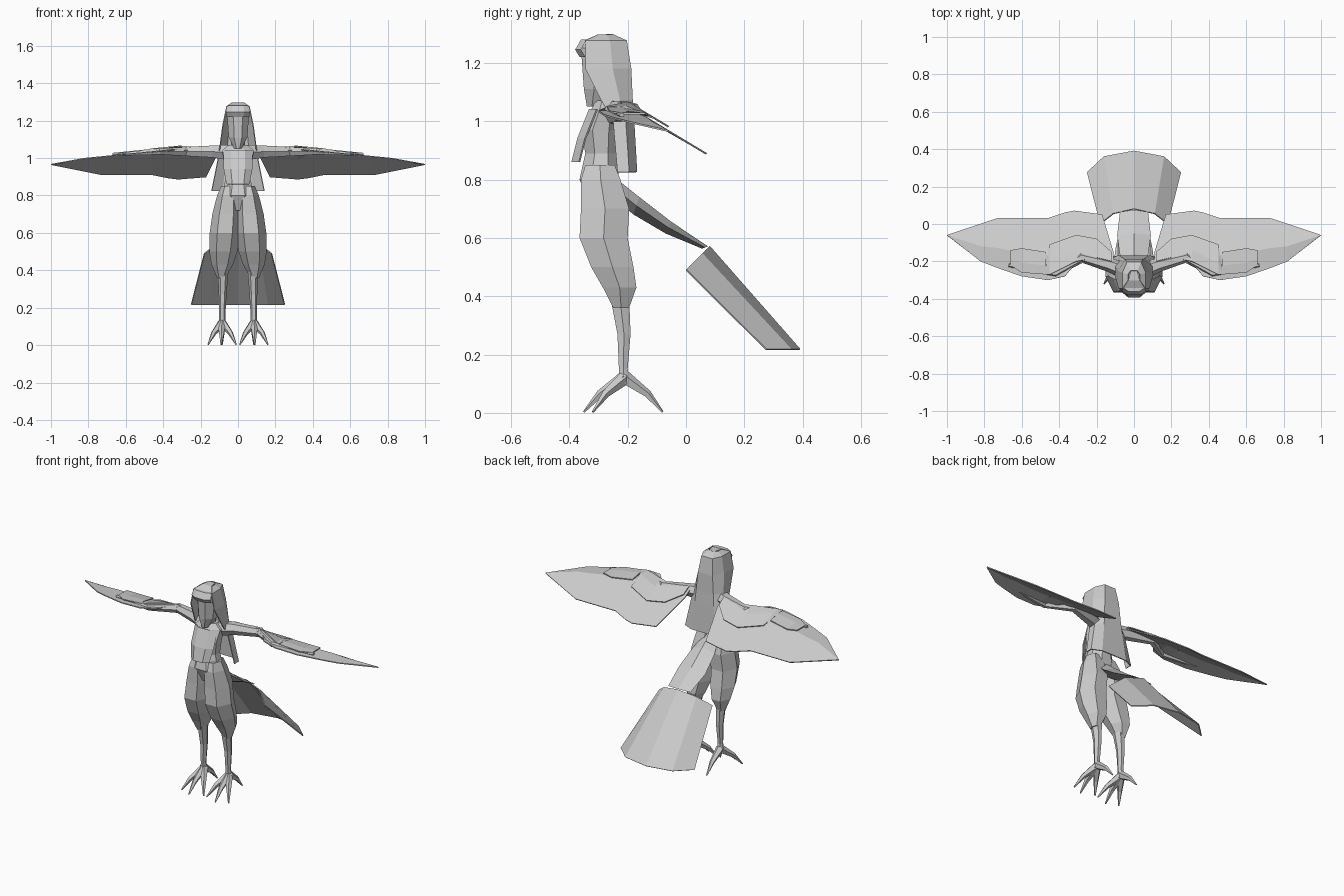
import bpy
import bmesh
from math import sin, cos, pi
from mathutils import Vector

if "Cube" in bpy.data.objects:
    bpy.data.objects.remove(bpy.data.objects["Cube"], do_unlink=True)

SHADE = (.6, .6, .6, 1)
grey = bpy.data.materials.new("plain_grey")
grey.use_nodes = True
grey.diffuse_color = SHADE
grey.node_tree.nodes["Principled BSDF"].inputs["Base Color"].default_value = SHADE


def skin(name, rows, closed=True, mirror=False, thick=.006):
    """Join rows of points with faces; closed rows become a capped solid."""
    bm = bmesh.new()
    grid = [[bm.verts.new(point) for point in row] for row in rows]
    count = len(grid[0])
    for lower, upper in zip(grid, grid[1:]):
        for i in range(count if closed else count - 1):
            j = (i + 1) % count
            bm.faces.new((lower[i], lower[j], upper[j], upper[i]))
    if closed:
        bm.faces.new(grid[0])
        bm.faces.new(grid[-1])
    bmesh.ops.remove_doubles(bm, verts=bm.verts[:], dist=.001)
    bmesh.ops.recalc_face_normals(bm, faces=bm.faces[:])
    mesh = bpy.data.meshes.new(name)
    bm.to_mesh(mesh)
    bm.free()
    mesh.materials.append(grey)
    part = bpy.data.objects.new(name, mesh)
    bpy.context.collection.objects.link(part)
    if not closed:
        solidify = part.modifiers.new("thickness", "SOLIDIFY")
        solidify.thickness = thick
        solidify.offset = 0
    if mirror:
        part.modifiers.new("mirror", "MIRROR").use_mirror_merge = False


def ring(sides):
    """Unit polygon with flat sides facing front and back."""
    angles = [2 * pi * (i + .5) / sides for i in range(sides)]
    reach = 1 / cos(pi / sides)
    return [(reach * sin(angle), -reach * cos(angle)) for angle in angles]


def column(name, sections, sides=6, low_x=0, high_x=0, mirror=False):
    """Stack level rings given as height, half width, front and back."""
    bottom, top = sections[0][0], sections[-1][0]
    rows = []
    for z, width, front, back in sections:
        centre = low_x + (high_x - low_x) * (z - bottom) / (top - bottom)
        middle, depth = (front + back) / 2, (back - front) / 2
        rows.append([(centre + width * u, middle + depth * v, z) for u, v in ring(sides)])
    skin(name, rows, mirror=mirror)


def limb(name, path, start, end, sides=6):
    """Mirrored tube along a path, tapering evenly from start to end radius."""
    points = [Vector(point) for point in path]
    last = len(points) - 1
    rows = []
    for i, point in enumerate(points):
        along = (points[min(i + 1, last)] - points[max(i - 1, 0)]).normalized()
        across = along.cross(Vector((0, 0, 1))).normalized()
        over = across.cross(along)
        radius = start + (end - start) * i / last
        rows.append([point + radius * (across * u + over * v) for u, v in ring(sides)])
    skin(name, rows, mirror=True)


def feather_layer(name, stations, lift=0):
    """Wing sheet from x, leading y and trailing y; it slopes down to the rear."""
    rows = []
    for x, lead, trail in stations:
        row = []
        for y in (lead, lead * .6 + trail * .4, trail):
            height = min(.93 - .6 * y, 1.08 - .1 * x)
            row.append((x, y, height + lift))
        rows.append(row)
    skin(name, rows, closed=False, mirror=True)


def both_sides(half):
    """Extend a half row, ending at the outside, across the centre line."""
    return [(-x, y, z) for x, y, z in reversed(half)] + half


# Torso, neck and head
column("torso", [
    (.72, .03, -.33, -.25), (.8, .09, -.365, -.23), (.89, .065, -.345, -.235),
    (.97, .075, -.36, -.225), (1.04, .085, -.325, -.225), (1.07, .05, -.31, -.235)], sides=8)
column("neck", [(1.03, .035, -.31, -.24), (1.13, .03, -.31, -.24)])
column("head", [
    (1.05, .02, -.34, -.28), (1.11, .05, -.35, -.23),
    (1.25, .06, -.36, -.21), (1.28, .045, -.33, -.22)], sides=8)

# Chest panel with a forward lower edge
panel = [(.075, -.33, 1.04), (.075, -.37, .94), (.06, -.39, .86)]
skin("chest_panel", [both_sides([(x * .5, y, z), (x, y + .025, z)]) for x, y, z in panel],
     closed=False)

# Long hair wraps the sides and back, closed by a crown
hair = []
for z, width, front, back in ((1.295, .03, -.3, -.25), (1.275, .06, -.345, -.205),
                              (1.18, .08, -.345, -.19), (1.07, .095, -.29, -.185),
                              (1, .105, -.25, -.18), (.825, .14, -.235, -.17)):
    middle = front * .4 + back * .6
    hair.append(both_sides([(width * .6, back, z), (width, middle, z), (width, front, z)]))
skin("hair", hair, closed=False)
crown = [hair[1][-1], hair[0][-1], hair[0][-3]]
skin("hair_crown", [both_sides([point]) for point in crown], closed=False)
fringe = [(.06, -.34, 1.28), (.065, -.36, 1.245), (.06, -.345, 1.22)]
skin("fringe", [both_sides([(x * .5, y - .02, z), (x, y, z)]) for x, y, z in fringe])

# Wing arms and layered feathers
limb("wing_arm", [(.05, -.25, 1.03), (.13, -.22, 1.035), (.28, -.18, 1.035),
                  (.42, -.265, 1.035), (.67, -.22, 1.02)], start=.04, end=.008)
feather_layer("flight_feathers", [
    (.11, -.2, -.15), (.17, -.18, .05), (.32, -.22, .07), (.37, -.28, .06),
    (.46, -.3, .03), (.6, -.28, .03), (.73, -.235, .03), (.82, -.2, 0), (1, -.06, -.06)])
feather_layer("inner_coverts", [
    (.12, -.2, -.15), (.2, -.18, -.08), (.31, -.2, -.06), (.45, -.27, -.11),
    (.47, -.27, -.24)], lift=.015)
feather_layer("outer_coverts", [
    (.47, -.27, -.15), (.6, -.26, -.13), (.66, -.22, -.14)], lift=.012)

# Feathered thighs and bare shins
column("thigh", [
    (.36, .02, -.25, -.195), (.43, .05, -.285, -.17), (.5, .065, -.325, -.18),
    (.6, .07, -.365, -.2), (.7, .065, -.36, -.195), (.8, .05, -.36, -.225),
    (.85, .035, -.345, -.245)], low_x=.09, high_x=.05, mirror=True)
column("shin", [
    (.1, .018, -.23, -.19), (.15, .014, -.23, -.2), (.27, .018, -.235, -.19),
    (.4, .025, -.26, -.195)], low_x=.085, high_x=.08, mirror=True)

# Clawed feet: three toes forward, one back
ankle = Vector((.085, -.21, .12))
for name, x, y in (("outer_toe", .16, -.32), ("middle_toe", .09, -.35),
                   ("inner_toe", .01, -.32), ("back_toe", .085, -.08)):
    claw = Vector((x, y, .003))
    knuckle = ankle.lerp(claw, .6) + Vector((0, 0, .015))
    limb(name, [ankle, knuckle, claw], start=.02, end=.003, sides=5)

# Tail stem with a diamond section, then the curved fan
stem = []
for width, y, z, rise in ((.04, -.27, .79, .03), (.075, -.17, .71, .03),
                          (.09, -.06, .635, .02), (.075, .065, .567, .004)):
    stem.append([(-width, y, z), (0, y + .01, z + rise), (width, y, z), (0, y - .01, z - rise)])
skin("tail_stem", stem)
fan_top = both_sides([(0, .08, .57), (.11, .055, .545), (.18, 0, .49)])
fan_tip = both_sides([(0, .39, .217), (.16, .36, .217), (.25, .275, .217)])
skin("tail_fan", [fan_top, fan_tip], closed=False)
